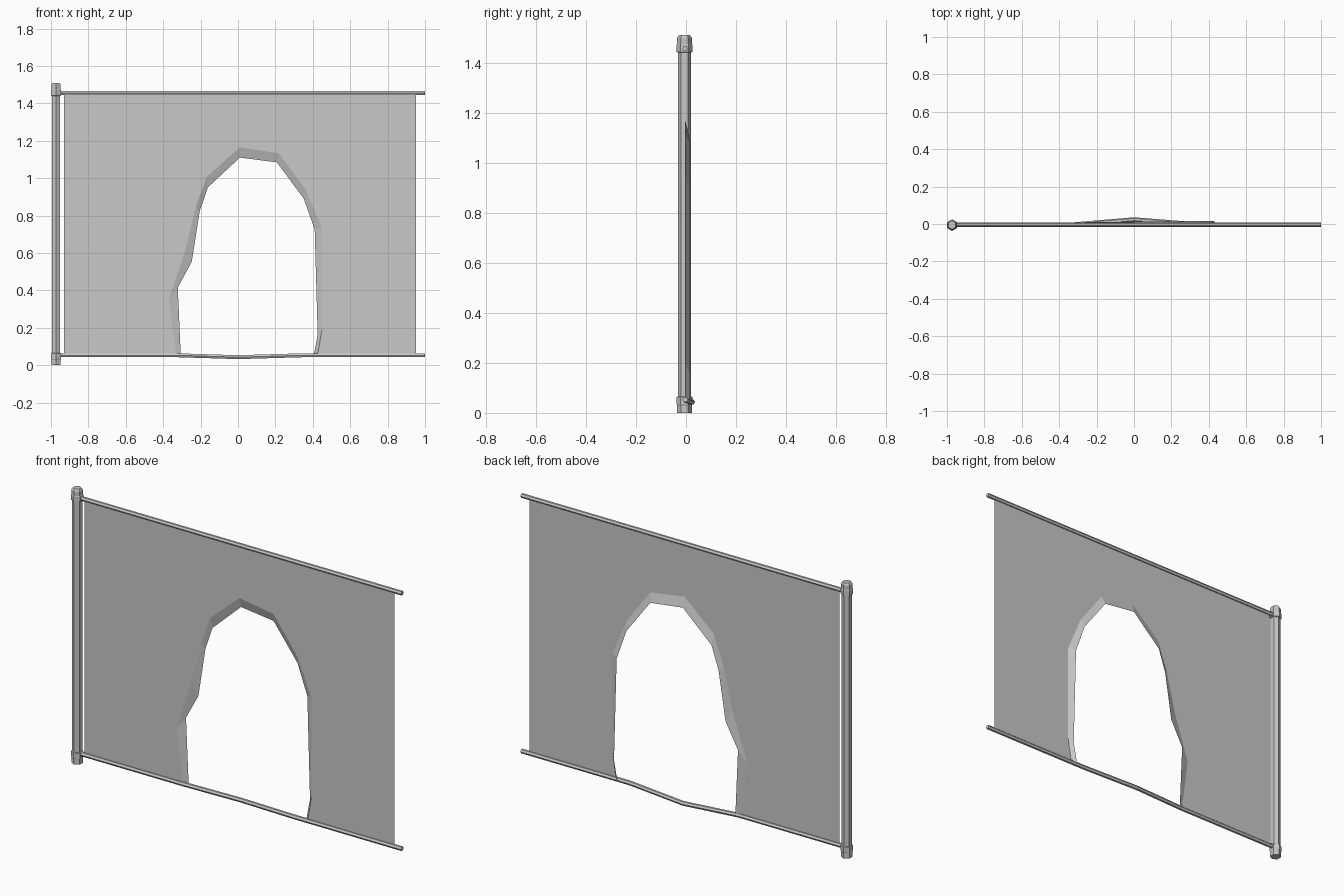
import bpy
import bmesh
from math import cos, sin, pi

cube = bpy.data.objects.get("Cube")
if cube:
    bpy.data.objects.remove(cube, do_unlink=True)

SHADE = (0.58, 0.58, 0.58, 1)
grey = bpy.data.materials.new("plain grey")
grey.use_nodes = True
grey.diffuse_color = SHADE
grey.node_tree.nodes["Principled BSDF"].inputs["Base Color"].default_value = SHADE

SIDES = 6
SHEET_Y = -0.003
LEFT, RIGHT, TOP = -.93, .952, 1.456


def finish(bm, name):
    """Turn a bmesh into a flat-shaded grey object."""
    mesh = bpy.data.meshes.new(name)
    bm.to_mesh(mesh)
    bm.free()
    mesh.materials.append(grey)
    obj = bpy.data.objects.new(name, mesh)
    bpy.context.collection.objects.link(obj)


def hex_tube(name, stations, upright):
    """Loft six-sided rings through (centre, radius) stations, with capped ends."""
    bm = bmesh.new()
    rings = []
    for (x, y, z), r in stations:
        ring = []
        for i in range(SIDES):
            a = 2 * pi * i / SIDES
            dy, across = r * cos(a), r * sin(a)
            ring.append(bm.verts.new((x + across, y + dy, z) if upright
                                     else (x, y + dy, z + across)))
        rings.append(ring)
    for low, high in zip(rings, rings[1:]):
        for i in range(SIDES):
            j = (i + 1) % SIDES
            bm.faces.new((low[i], low[j], high[j], high[i]))
    bm.faces.new(rings[0])
    bm.faces.new(rings[-1])
    bmesh.ops.recalc_face_normals(bm, faces=bm.faces)
    finish(bm, name)


# Upright post with a foot, two collars and a bevelled cap
post_profile = [(0, .029), (.03, .029), (.033, .031), (.063, .031), (.066, .026),
                (1.44, .026), (1.443, .031), (1.472, .031), (1.475, .029),
                (1.5, .029), (1.51, .022)]
hex_tube("post", [((-.973, -.006, z), r) for z, r in post_profile], True)

# Straight top rail and bent bottom rail
top_path = [(-.96, SHEET_Y, TOP), (1, SHEET_Y, TOP)]
bottom_path = [(-.96, SHEET_Y, .053), (-.32, SHEET_Y, .053), (0, .024, .043),
               (.34, SHEET_Y, .053), (1, SHEET_Y, .053)]
for name, path in (("top_rail", top_path), ("bottom_rail", bottom_path)):
    hex_tube(name, [(p, .012) for p in path], False)

# Sheet with a ragged opening whose rim is folded backwards
outer = [(-.33, .053), (-.37, .35), (-.28, .62), (-.225, .85), (-.167, 1.007),
         (.01, 1.165), (.218, 1.133), (.362, .94), (.448, .736), (.448, .19), (.426, .053)]
inner = [(-.306, .053), (-.322, .415), (-.247, .554), (-.205, .822), (-.162, .95),
         (.01, 1.11), (.207, 1.085), (.351, .892), (.41, .726), (.426, .163), (.405, .053)]
PEAK = 5

bm = bmesh.new()
rim = [bm.verts.new((x, SHEET_Y, z)) for x, z in outer]
fold = [bm.verts.new((x, .012 + .01 * x, z)) for x, z in inner]

# Flat strips run from each side edge of the sheet to the opening
left_edge = [bm.verts.new((LEFT, SHEET_Y, v.co.z)) for v in rim[:PEAK + 1]]
right_edge = [bm.verts.new((RIGHT, SHEET_Y, v.co.z)) for v in rim[PEAK:]]
for edge, side in ((left_edge, rim[:PEAK + 1]), (right_edge, rim[PEAK:])):
    for i in range(len(edge) - 1):
        bm.faces.new((edge[i], side[i], side[i + 1], edge[i + 1]))
corners = [bm.verts.new((x, SHEET_Y, TOP)) for x in (RIGHT, LEFT)]
bm.faces.new([left_edge[-1], rim[PEAK], right_edge[0]] + corners)

# Folded rim
for i in range(len(rim) - 1):
    bm.faces.new((rim[i + 1], rim[i], fold[i], fold[i + 1]))
bmesh.ops.recalc_face_normals(bm, faces=bm.faces)
finish(bm, "sheet")
